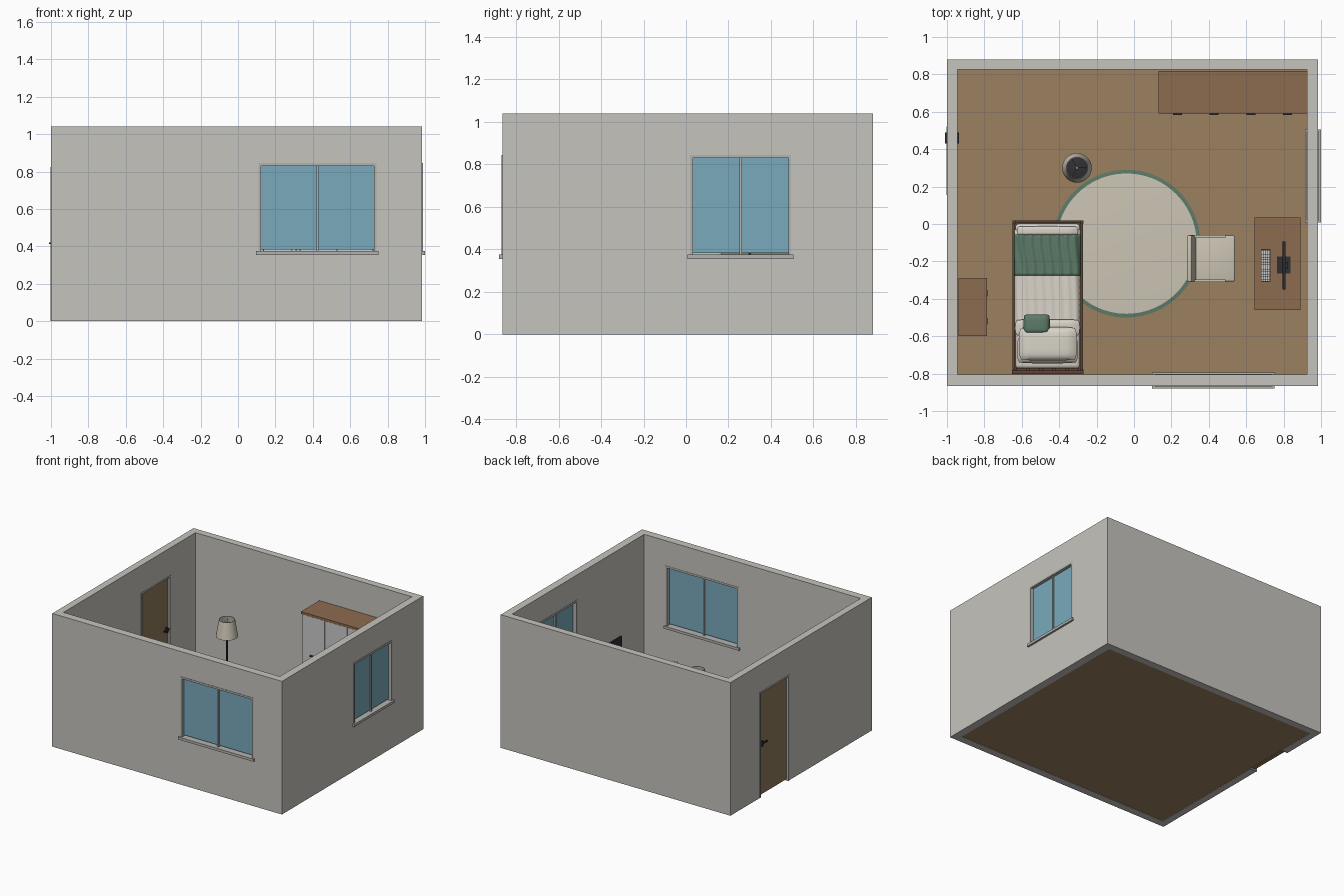
import bpy, bmesh, math

if "Cube" in bpy.data.objects:
    bpy.data.objects.remove(bpy.data.objects["Cube"])


def material(name, r, g, b):
    m = bpy.data.materials.new(name)
    m.diffuse_color = (r, g, b, 1)
    m.use_nodes = True
    m.node_tree.nodes["Principled BSDF"].inputs["Base Color"].default_value = m.diffuse_color
    return m


WOOD = material("wood", .27, .15, .08)
FLOOR = material("floor_wood", .33, .22, .12)
DOOR = material("door_wood", .28, .2, .11)
DARKWOOD = material("dark_wood", .12, .06, .035)
GLASS = material("glass", .19, .4, .5)
GREEN = material("green", .11, .2, .14)
CREAM = material("cream", .6, .56, .46)
LINEN = material("linen", .7, .66, .58)
WHITE = material("white", .75, .74, .72)
BLACK = material("black", .03, .03, .035)
GREY = material("wall_grey", .56, .55, .51)
FRAME = material("frame_grey", .45, .45, .44)


def finish(name, bm, mat, smooth=False):
    bmesh.ops.recalc_face_normals(bm, faces=bm.faces)
    me = bpy.data.meshes.new(name)
    bm.to_mesh(me)
    bm.free()
    ob = bpy.data.objects.new(name, me)
    bpy.context.collection.objects.link(ob)
    if mat:
        me.materials.append(mat)
    if smooth:
        bpy.context.view_layer.objects.active = ob
        ob.select_set(True)
        bpy.ops.object.shade_smooth_by_angle(angle=math.radians(40))
        ob.select_set(False)
    return ob


def box(name, x, y, z, mat=None, bevel=0):
    bm = bmesh.new()
    bmesh.ops.create_cube(bm, size=1)
    for v in bm.verts:
        v.co = [(a[0] + a[1]) / 2 + c * (a[1] - a[0]) for a, c in zip((x, y, z), v.co)]
    if bevel:
        bmesh.ops.bevel(bm, geom=bm.edges[:], offset=bevel, segments=3, profile=.5, affect='EDGES')
    return finish(name, bm, mat, bevel > 0)


def lathe(name, cx, cy, profile, mat, n=48, closed=False):
    bm = bmesh.new()
    rings = [[bm.verts.new((cx + r * math.cos(2 * math.pi * i / n),
                            cy + r * math.sin(2 * math.pi * i / n), z)) for i in range(n)]
             for r, z in profile]
    pairs = list(zip(rings, rings[1:] + rings[:1])) if closed else list(zip(rings, rings[1:]))
    for a, b in pairs:
        for i in range(n):
            bm.faces.new((a[i], a[(i + 1) % n], b[(i + 1) % n], b[i]))
    if not closed:
        bm.faces.new(rings[0])
        bm.faces.new(rings[-1])
    return finish(name, bm, mat, True)


def pillow(name, x, y, z, mat):
    bm = bmesh.new()
    bmesh.ops.create_cube(bm, size=2)
    bmesh.ops.subdivide_edges(bm, edges=bm.edges[:], cuts=11, use_grid_fill=True)
    for v in bm.verts:
        u, w, h = v.co
        puff = .25 + .75 * ((1 - u ** 4) * (1 - w ** 4)) ** .5
        px, py = u * (1 - .07 * w ** 4), w * (1 - .07 * u ** 4)
        v.co = ((x[0] + x[1]) / 2 + px * (x[1] - x[0]) / 2,
                (y[0] + y[1]) / 2 + py * (y[1] - y[0]) / 2,
                (z[0] + z[1]) / 2 + h * puff * (z[1] - z[0]) / 2)
    return finish(name, bm, mat, True)


def blanket(name, x, y, z, wave, mat):
    bm = bmesh.new()
    bmesh.ops.create_grid(bm, x_segments=60, y_segments=16, size=1)
    for v in bm.verts:
        u, w = v.co.x, v.co.y
        fold = wave * math.sin(u * 24 + 1.2 * math.sin(w * 2)) - .03 * abs(u) ** 10
        v.co = ((x[0] + x[1]) / 2 + u * (x[1] - x[0]) / 2,
                (y[0] + y[1]) / 2 + w * (y[1] - y[0]) / 2, z + fold)
    ob = finish(name, bm, mat, True)
    ob.modifiers.new("thickness", 'SOLIDIFY').thickness = .008
    return ob


# room shell with window and door openings
walls = box("walls", (-1, .985), (-.865, .88), (0, 1.04), GREY)
for k, b in enumerate([((-.945, .925), (-.805, .825), (-.1, 1.2)),
                       ((.11, .74), (-.95, -.7), (.36, .845)),
                       ((.85, 1.1), (.02, .495), (.36, .845)),
                       ((-1.1, -.9), (.155, .52), (-.1, .825))]):
    cutter = box("cutter", *b)
    cutter.hide_render = True
    mod = walls.modifiers.new("opening", 'BOOLEAN')
    mod.object, mod.operation, mod.solver = cutter, 'DIFFERENCE', 'EXACT'
    bpy.context.view_layer.objects.active = walls
    bpy.ops.object.modifier_apply(modifier=mod.name)
    bpy.data.objects.remove(cutter)
box("floor", (-.945, .925), (-.805, .825), (.003, .014), FLOOR)


# windows: u runs along the wall, d is the distance outside its face
def window(side, u0, u1):
    def part(name, u, d, z, mat=FRAME):
        if side == "front":
            box("front_window_" + name, u, (-.865 - d[1], -.865 - d[0]), z, mat)
        else:
            box("right_window_" + name, (.985 + d[0], .985 + d[1]), u, z, mat)
    mid = (u0 + u1) / 2
    depth = (-.062, .003)
    part("left_jamb", (u0, u0 + .013), depth, (.375, .845))
    part("right_jamb", (u1 - .013, u1), depth, (.375, .845))
    part("head", (u0, u1), depth, (.83, .845))
    part("mullion", (mid - .006, mid + .006), (-.04, -.01), (.375, .83))
    part("sill", (u0 - .013, u1 + .01), (-.07, .015), (.355, .375))
    part("left_glass", (u0 + .013, mid - .006), (-.03, -.022), (.383, .83), GLASS)
    part("right_glass", (mid + .006, u1 - .013), (-.03, -.022), (.383, .83), GLASS)


window("front", .11, .74)
window("right", .02, .495)

# door
for name, y, z in (("near_jamb", (.155, .168), (0, .825)), ("far_jamb", (.507, .52), (0, .825)),
                   ("head", (.155, .52), (.812, .825))):
    box("door_" + name, (-1.002, -.943), y, z, FRAME)
box("door_leaf", (-.985, -.96), (.168, .507), (.01, .812), DOOR)
for s, x in (("outer", -.993), ("inner", -.952)):
    box("door_%s_plate" % s, (x - .009, x + .009), (.472, .488), (.39, .43), BLACK)
    o = -.012 if s == "outer" else .012
    box("door_%s_lever" % s, (x + o - .005, x + o + .005), (.43, .488), (.412, .421), BLACK)

# rug
lathe("rug", -.04, -.105, [(.375, .014), (.375, .021), (.36, .022)], CREAM, 96)
lathe("rug_border", -.04, -.105, [(.375, .014), (.395, .014), (.395, .02), (.375, .021)], GREEN, 96, True)

# floor lamp
L = (-.305, .3)
lathe("lamp_base", *L, [(.07, .014), (.07, .026), (.06, .032)], BLACK)
lathe("lamp_pole", *L, [(.006, .03), (.006, .72)], BLACK, 16)
lathe("lamp_shade", *L, [(.079, .605), (.057, .735), (.054, .735), (.076, .605)], CREAM, 48, True)
lathe("lamp_finial", *L, [(.008, .715), (.009, .725), (.005, .735)], CREAM, 16)
for i in range(3):
    arm = box("lamp_spoke", (0, .056), (-.001, .001), (.717, .719), BLACK)
    arm.location = (*L, 0)
    arm.rotation_euler.z = i * 2 * math.pi / 3

# wardrobe with four doors
box("wardrobe_body", (.135, .922), (.61, .815), (.014, .782), WHITE)
box("wardrobe_top", (.13, .925), (.592, .818), (.782, .8), WOOD)
for i in range(4):
    x = .137 + i * .196
    box("wardrobe_door", (x, x + .193), (.596, .61), (.04, .779), WHITE)
    box("wardrobe_handle", (x + .072, x + .12), (.584, .596), (.472, .481), BLACK)

# desk
box("desk_top", (.645, .89), (-.46, .035), (.285, .303), WOOD)
for y in (-.45, .01):
    box("desk_side", (.66, .88), (y, y + .016), (.014, .285), WOOD)
box("desk_back_panel", (.868, .882), (-.45, .026), (.15, .285), WOOD)

# monitor and keyboard
box("monitor_base", (.765, .838), (-.265, -.175), (.303, .309), BLACK)
box("monitor_neck", (.808, .824), (-.238, -.202), (.309, .39), BLACK)
box("monitor_screen", (.795, .811), (-.35, -.093), (.325, .455), BLACK, .003)
box("keyboard", (.678, .73), (-.31, -.135), (.303, .309), BLACK)
for r in range(4):
    for c in range(13):
        x, y = .682 + r * .0115, -.306 + c * .0129
        box("key", (x, x + .009), (y, y + .0105), (.309, .312), WHITE)

# desk chair, facing the desk
box("chair_seat", (.32, .54), (-.308, -.062), (.165, .2), CREAM, .01)
back = box("chair_back", (.298, .323), (-.31, -.06), (.18, .41), CREAM, .008)
for v in back.data.vertices:
    v.co.x += .012 - .07 * (v.co.z - .18) / .6
for y in (-.31, -.074):
    box("chair_arm", (.315, .49), (y, y + .014), (.265, .279), CREAM)
    box("chair_arm_post", (.474, .488), (y, y + .014), (.18, .265), CREAM)
for x in (.335, .51):
    for y in (-.3, -.088):
        box("chair_leg", (x, x + .018), (y, y + .018), (.014, .17), DARKWOOD)

# low cabinet by the left wall
box("cabinet_top", (-.937, -.785), (-.6, -.29), (.2, .213), WOOD)
box("cabinet_body", (-.935, -.793), (-.595, -.295), (.03, .2), WOOD)
for y in (-.592, -.443):
    box("cabinet_drawer", (-.793, -.788), (y, y + .145), (.04, .193), WOOD)
    box("cabinet_handle", (-.788, -.782), (y + .055, y + .09), (.14, .146), BLACK)

# bed frame
for x in (-.65, -.287):
    box("bed_side_rail", (x, x + .014), (-.79, .015), (.07, .16), DARKWOOD)
    for y in (-.795, .003):
        box("bed_post", (x, x + .016), (y, y + .016), (.014, .35 if y < 0 else .2), DARKWOOD)
box("bed_footboard", (-.65, -.273), (.006, .02), (.07, .19), DARKWOOD)
box("bed_head_rail", (-.652, -.271), (-.802, -.782), (.345, .36), DARKWOOD)
box("bed_head_lower_rail", (-.64, -.283), (-.797, -.783), (.07, .17), DARKWOOD)
for i in range(5):
    x = -.63 + i * .07
    box("bed_head_slat", (x, x + .055), (-.79, -.77), (.15, .345), DARKWOOD)
box("bed_slat_base", (-.637, -.287), (-.785, .006), (.1, .115), DARKWOOD)

# bedding
box("mattress", (-.634, -.289), (-.772, .002), (.115, .205), LINEN, .018)
blanket("duvet", (-.64, -.286), (-.55, -.03), .222, .002, LINEN)
blanket("green_throw", (-.642, -.284), (-.275, -.055), .233, .004, GREEN)
pillow("foot_fold", (-.625, -.3), (-.06, -.012), (.2, .245), LINEN)
pillow("duvet_fold", (-.635, -.29), (-.6, -.51), (.205, .255), LINEN)
pillow("back_pillow", (-.625, -.3), (-.745, -.6), (.2, .265), CREAM)
pillow("front_pillow", (-.615, -.305), (-.73, -.55), (.235, .305), LINEN)
pillow("green_cushion", (-.59, -.45), (-.587, -.483), (.25, .31), GREEN)
